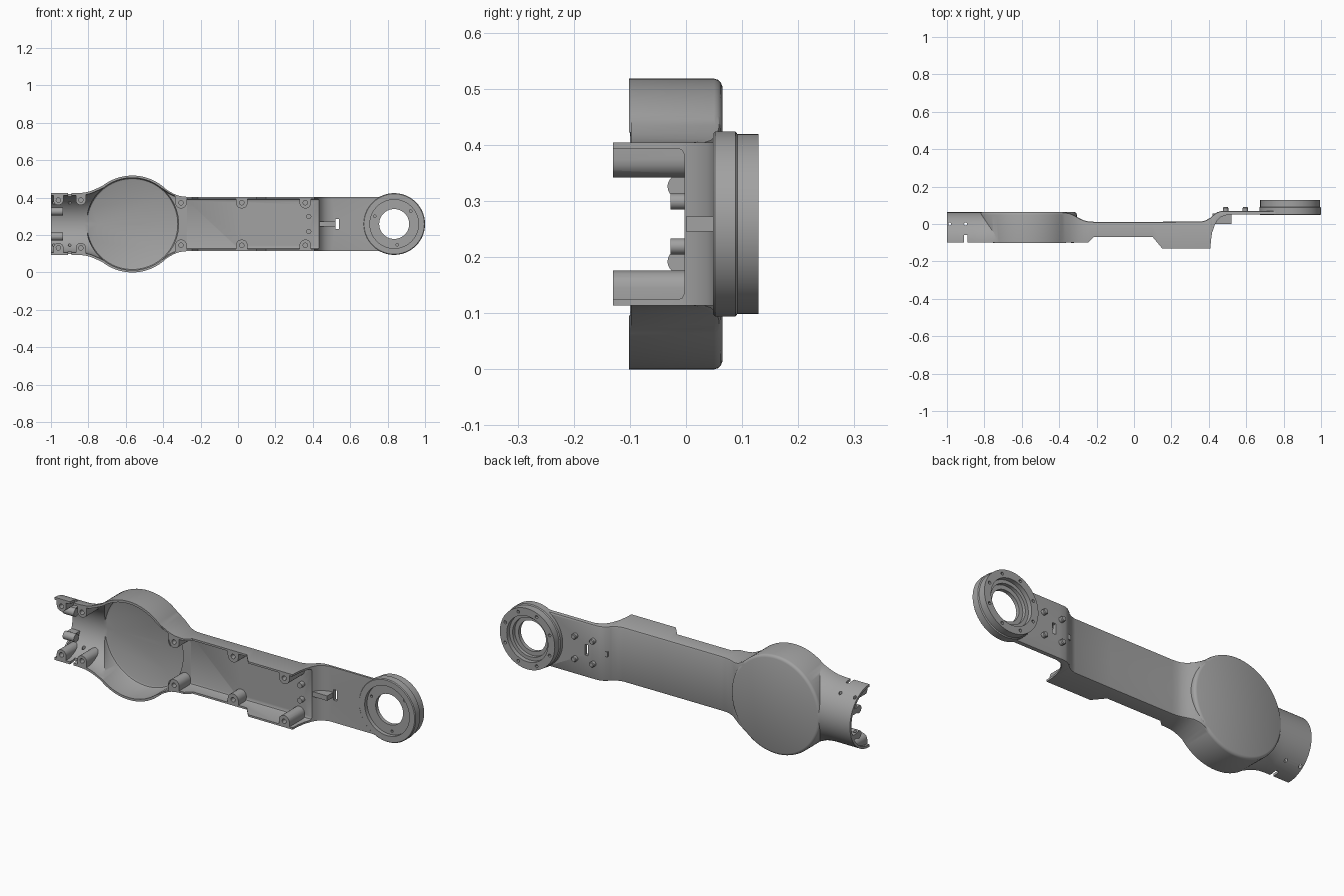
import bpy, bmesh
from math import sin, cos, pi, radians

if "Cube" in bpy.data.objects:
    bpy.data.objects.remove(bpy.data.objects["Cube"], do_unlink=True)

C = 0.259            # height of the long axis
DRUM_X, RING_X = -0.565, 0.835

grey = bpy.data.materials.new("satin grey")
grey.use_nodes = True
grey.diffuse_color = (0.36, 0.36, 0.36, 1)
grey.node_tree.nodes["Principled BSDF"].inputs["Base Color"].default_value = (0.36, 0.36, 0.36, 1)


def loft(name, rings):
    """Closed solid through matching rings of points."""
    bm = bmesh.new()
    loops = [[bm.verts.new(p) for p in ring] for ring in rings]
    n = len(loops[0])
    for a, b in zip(loops, loops[1:]):
        for i in range(n):
            j = (i + 1) % n
            bm.faces.new((a[i], a[j], b[j], b[i]))
    bm.faces.new(loops[0])
    bm.faces.new(loops[-1])
    bmesh.ops.recalc_face_normals(bm, faces=bm.faces)
    mesh = bpy.data.meshes.new(name)
    bm.to_mesh(mesh)
    bm.free()
    ob = bpy.data.objects.new(name, mesh)
    bpy.context.collection.objects.link(ob)
    return ob


def lathe(name, axis, u, v, profile, n=24):
    """Turned solid; profile is (position along axis, radius)."""
    rings = []
    for pos, r in profile:
        ring = []
        for i in range(n):
            p = [u + r * cos(2 * pi * i / n), v + r * sin(2 * pi * i / n)]
            p.insert(axis, pos)
            ring.append(p)
        rings.append(ring)
    return loft(name, rings)


def rod(axis, u, v, a, b, r, n=20, name="rod"):
    return lathe(name, axis, u, v, [(a, r), (b, r)], n)


def box(x0, x1, y0, y1, z0, z1, name="box"):
    return loft(name, [[(x, y0, z0), (x, y1, z0), (x, y1, z1), (x, y0, z1)] for x in (x0, x1)])


def beam(name, sections, c):
    """Box beam with rounded back corners; sections are (x, half height, front, back)."""
    rings = []
    for x, h, f, b in sections:
        pts = [(f, -h), (b - c, -h), (b - 0.3 * c, -h + 0.3 * c), (b, -h + c)]
        pts += [(y, -z) for y, z in reversed(pts)]
        rings.append([(x, y, C + z) for y, z in pts])
    return loft(name, rings)


def neck(name, x_start, wall, front):
    """Half pipe that flares into the drum."""
    rings = []
    for x, w in [(x_start, .165), (-.86, .165), (-.82, .168), (-.785, .177),
                 (-.75, .192), (-.72, .206), (DRUM_X, .206)]:
        rz, ry = w - wall, .163 - wall
        pts = [(-.1 + ry * sin(pi * i / 40), rz * cos(pi * i / 40)) for i in range(41)]
        if front < -.1:
            pts = [(front, rz)] + pts + [(front, -rz)]
        rings.append([(x, y, C + z) for y, z in pts])
    return loft(name, rings)


def combine(target, tools, mode):
    bpy.context.view_layer.objects.active = target
    for tool in tools:
        mod = target.modifiers.new("cut", 'BOOLEAN')
        mod.operation, mod.solver, mod.object = mode, 'EXACT', tool
        bpy.ops.object.modifier_apply(modifier=mod.name)
        bpy.data.objects.remove(tool, do_unlink=True)


# Outer volume: drum, flared neck, bent arm and end ring
shell = lathe("arm_shell", 1, DRUM_X, C,
              [(-.102, .259), (.05, .259), (.057, .257), (.062, .252), (.065, .245)], 96)
arm = beam("arm", [
    (DRUM_X, .2, -.098, .062), (-.405, .2, -.098, .062), (-.37, .176, -.098, .062),
    (-.345, .162, -.098, .058), (-.32, .152, -.098, .047), (-.295, .147, -.098, .032),
    (-.27, .145, -.098, .02), (-.245, .145, -.098, .014), (-.215, .145, -.07, .012),
    (.1, .145, -.07, .012), (.15, .145, -.13, .012), (.36, .145, -.13, .013),
    (.385, .145, -.13, .02), (.409, .145, -.13, .034), (.411, .145, -.09, .036),
    (.418, .145, -.045, .043), (.432, .145, -.005, .054), (.445, .145, .018, .063),
    (.465, .145, .038, .069), (.5, .145, .05, .07), (RING_X, .145, .05, .07)], .01)
ring = lathe("ring", 1, RING_X, C,
             [(.048, .161), (.052, .165), (.088, .165), (.092, .16), (.129, .16)], 80)
combine(shell, [neck("neck", -1, 0, -.1), arm, ring], 'UNION')

# Hollow space, open at the front and at both channel ends
cavity = lathe("cavity", 1, DRUM_X, C, [(-.3, .247), (.038, .247), (.046, .243), (.05, .235)], 96)
channel = beam("channel", [(DRUM_X, .19, -.31, -.003), (-.405, .19, -.31, -.003),
                           (-.37, .166, -.31, -.003), (-.32, .142, -.31, -.003),
                           (-.27, .135, -.31, -.003), (.6, .135, -.31, -.003)], .012)
combine(cavity, [neck("neck_space", -1.1, .013, -.32), channel], 'UNION')

# Screw bosses, pegs and posts are kept out of the hollow space
kept, holes = [], []
for s in (-1, 1):
    for x, off, back in [(-.96, .128, .03), (-.84, .128, .03),
                         (-.305, .114, .02), (.02, .114, .005), (.36, .114, .005)]:
        z = C + s * off
        r = .027 if back == .03 else .031
        lo, hi = sorted((z, C + s * .25))
        kept += [rod(1, x, z, -.4, back, r), box(x - r, x + r, -.41, back - .001, lo, hi)]
        holes.append(rod(1, x, z, -.2, -.035, .012, 16))
    peg = C + s * .067
    kept += [rod(0, -.012, peg, -1.2, -.935, .021),
             box(-1.21, -.95, -.01, .08, peg - .014, peg + .014),
             rod(1, .378, C + s * .04, -.028, .005, .014)]
    # Notch in each neck edge
    lo, hi = sorted((C + s * .1, C + s * .2))
    holes.append(box(-.91, -.89, -.2, -.06, lo, hi))
combine(cavity, kept, 'DIFFERENCE')
combine(shell, [cavity], 'DIFFERENCE')

# Ring bore, front and back recesses, and the cable slot
holes += [rod(1, RING_X, C, 0, .2, .08, 64),
          rod(1, RING_X, C, 0, .068, .13, 64),
          lathe("recess", 1, RING_X, C, [(.088, .102), (.106, .102), (.106, .12), (.2, .12)], 64),
          box(.522, .541, 0, .2, C - .028, C + .028)]
# Screw holes around the ring and pin holes in the neck
for i in range(8):
    a = 2 * pi * (i + .5) / 8
    holes.append(rod(1, RING_X + .14 * cos(a), C + .14 * sin(a), .112, .2, .008, 12))
for i in range(3):
    a = radians(38 + 120 * i)
    holes.append(rod(1, RING_X + .112 * cos(a), C + .112 * sin(a), 0, .08, .007, 12))
for x in (-.985, -.9):
    holes.append(rod(2, x, 0, -.1, .6, .008, 12))
combine(shell, holes, 'DIFFERENCE')

# Rib on the bend and four locating pins on the back
parts = [shell, box(.42, .52, .0, .055, C - .013, C + .013, "bend_rib")]
for x in (.49, .595):
    for s in (-1, 1):
        parts.append(lathe("locating_pin", 1, x, C + s * .06,
                           [(.06, .014), (.086, .014), (.09, .011)], 20))

for ob in parts:
    ob.data.materials.clear()
    ob.data.materials.append(grey)
    bpy.ops.object.select_all(action='DESELECT')
    ob.select_set(True)
    bpy.context.view_layer.objects.active = ob
    bpy.ops.object.shade_smooth_by_angle(angle=radians(30))
